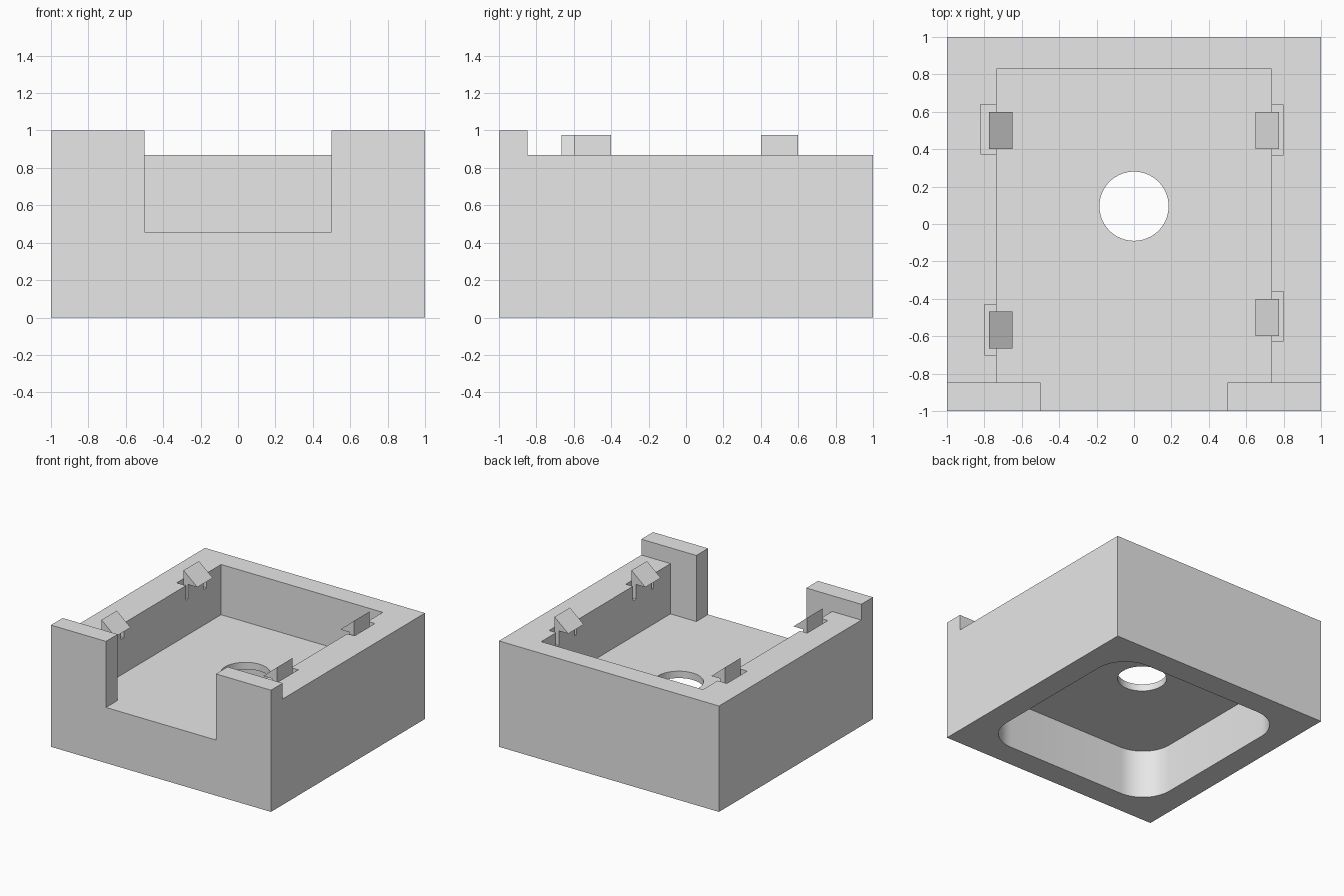
import bpy, bmesh, math

cube = bpy.data.objects.get("Cube")
if cube:
    bpy.data.objects.remove(cube, do_unlink=True)

grey = bpy.data.materials.new("light_grey")
grey.use_nodes = True
colour = (0.8, 0.8, 0.8, 1)
grey.diffuse_color = colour
grey.node_tree.nodes["Principled BSDF"].inputs["Base Color"].default_value = colour

WALL_TOP, FLOOR, RECESS = 0.87, 0.457, 0.40
POCKET_X, POST_BACK = 0.735, -0.848
SLOT_DEPTH = 0.12


def prism(name, profile, axis, start, end):
    """Extrude a closed outline along y or z."""
    bm = bmesh.new()
    place = (lambda p, d: (p[0], p[1], d)) if axis == "z" else (lambda p, d: (p[0], d, p[1]))
    a = [bm.verts.new(place(p, start)) for p in profile]
    b = [bm.verts.new(place(p, end)) for p in profile]
    bm.faces.new(a)
    bm.faces.new(b)
    n = len(a)
    for i in range(n):
        j = (i + 1) % n
        bm.faces.new((a[i], a[j], b[j], b[i]))
    bmesh.ops.recalc_face_normals(bm, faces=bm.faces)
    mesh = bpy.data.meshes.new(name)
    bm.to_mesh(mesh)
    bm.free()
    mesh.materials.append(grey)
    obj = bpy.data.objects.new(name, mesh)
    bpy.context.collection.objects.link(obj)
    return obj


def box(name, x0, x1, y0, y1, z0, z1):
    return prism(name, [(x0, y0), (x1, y0), (x1, y1), (x0, y1)], "z", z0, z1)


def arc(cx, cy, r, first, last, steps):
    angles = [math.radians(first + (last - first) * i / steps) for i in range(steps + 1)]
    return [(cx + r * math.cos(t), cy + r * math.sin(t)) for t in angles]


def rounded_square(half, r):
    k = half - r
    centres = [(k, k), (-k, k), (-k, -k), (k, -k)]
    return [p for i, c in enumerate(centres) for p in arc(*c, r, 90 * i, 90 * i + 90, 12)]


def cut(target, cutter):
    cutter.hide_render = True
    mod = target.modifiers.new("cut", "BOOLEAN")
    mod.operation, mod.solver, mod.object = "DIFFERENCE", "EXACT", cutter
    bpy.context.view_layer.objects.active = target
    bpy.ops.object.modifier_apply(modifier=mod.name)
    bpy.data.objects.remove(cutter, do_unlink=True)


# Housing: lowered walls behind the front posts, open pocket and front gap
housing = box("housing", -1, 1, -1, 1, 0, 1)
cut(housing, box("wall_trim", -1.1, 1.1, POST_BACK, 1.1, WALL_TOP, 1.1))
cut(housing, box("pocket", -POCKET_X, POCKET_X, POST_BACK, 0.83, FLOOR, 1.1))
cut(housing, box("front_gap", -0.5, 0.5, -1.1, -0.7, FLOOR, 1.1))

# Underside recess and the round hole through the floor
cut(housing, prism("recess", rounded_square(0.8, 0.26), "z", -0.1, RECESS))
cut(housing, prism("hole", arc(0, 0.095, 0.185, 0, 354.375, 63), "z", 0.2, 0.7))

# Snap clips: side, hook y range, slot y range, slot outer x
clips = [
    ("back_left", 1, 0.4, 0.6, 0.37, 0.635, 0.8),
    ("front_left", 1, -0.6, -0.4, -0.625, -0.36, 0.8),
    ("back_right", -1, 0.4, 0.6, 0.375, 0.64, 0.82),
    ("front_right", -1, -0.665, -0.467, -0.70, -0.43, 0.8),
]
for name, side, y0, y1, s0, s1, outer in clips:
    xs = sorted((side * 0.7, side * outer))
    cut(housing, box("slot", *xs, s0, s1, WALL_TOP - SLOT_DEPTH, 1.1))
    # Stem rising from the slot, with an inward-sloping wedge head
    back = 0.775
    profile = [(back, WALL_TOP - SLOT_DEPTH), (back, 0.975), (0.65, WALL_TOP),
               (POCKET_X, WALL_TOP), (POCKET_X, WALL_TOP - SLOT_DEPTH)]
    prism(name + "_clip", [(side * x, z) for x, z in profile], "y", y0, y1)

# Smooth the rounded recess and hole, keep the corners crisp
bpy.ops.object.select_all(action="DESELECT")
housing.select_set(True)
bpy.context.view_layer.objects.active = housing
bpy.ops.object.shade_smooth_by_angle(angle=math.radians(30))
